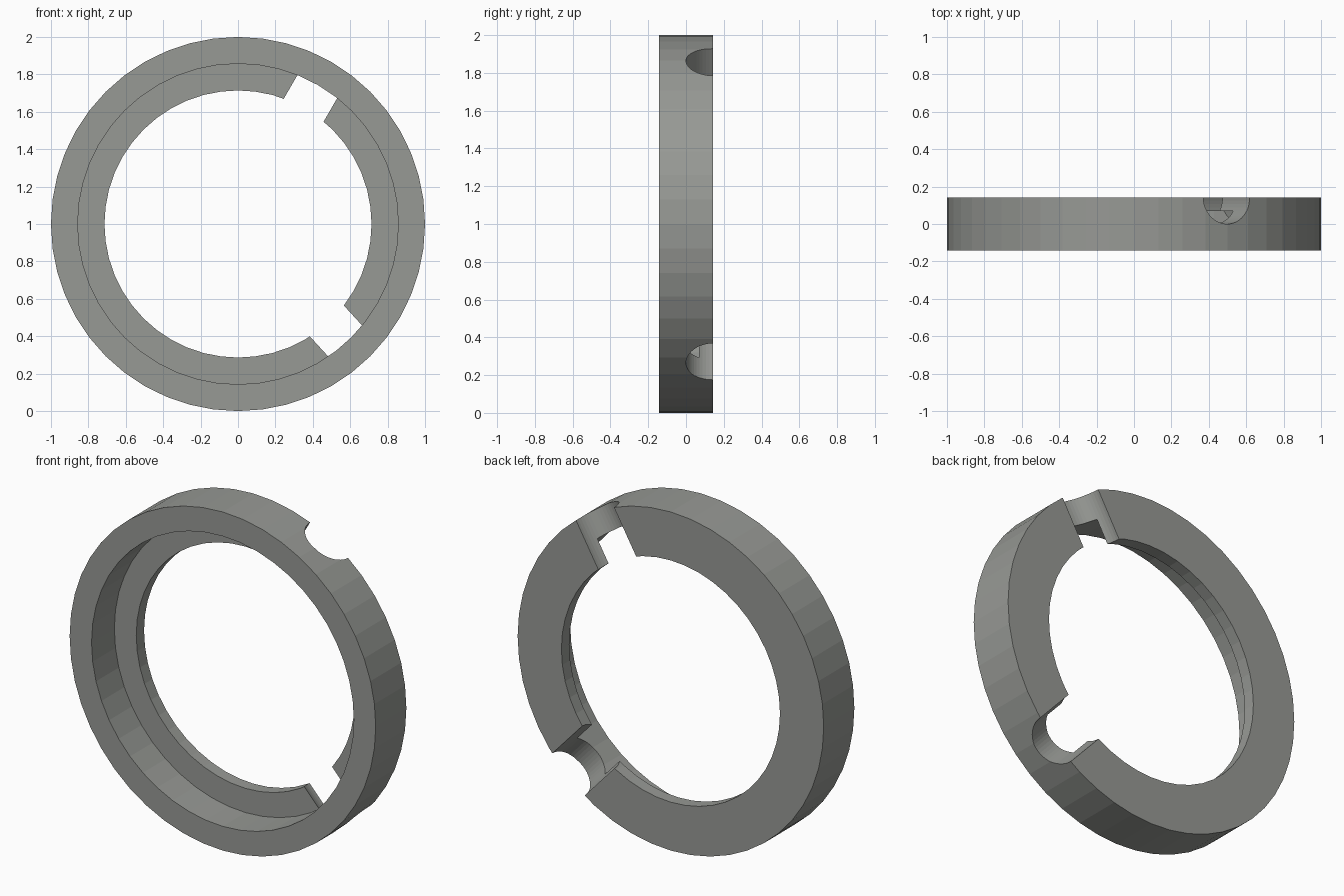
import bpy, bmesh, math
from mathutils import Matrix, Vector

if "Cube" in bpy.data.objects:
    bpy.data.objects.remove(bpy.data.objects["Cube"])

SEG = 48
HALF = 0.143      # half the ring thickness
STEP = 0.07       # y where the rear flange begins

grey = bpy.data.materials.new("warm_grey")
grey.diffuse_color = (0.31, 0.32, 0.30, 1)
grey.use_nodes = True
grey.node_tree.nodes["Principled BSDF"].inputs["Base Color"].default_value = grey.diffuse_color


def add_object(name, bm):
    bmesh.ops.recalc_face_normals(bm, faces=bm.faces)
    mesh = bpy.data.meshes.new(name)
    bm.to_mesh(mesh)
    bm.free()
    mesh.materials.append(grey)
    obj = bpy.data.objects.new(name, mesh)
    bpy.context.collection.objects.link(obj)
    return obj


# Ring: stepped (radius, y) profile swept round the y axis
profile = [(1, -HALF), (1, HALF), (0.714, HALF), (0.714, STEP),
           (0.857, STEP), (0.857, -HALF)]
bm = bmesh.new()
loops = []
for i in range(SEG):
    a = math.tau * i / SEG
    loops.append([bm.verts.new((r * math.cos(a), y, 1 + r * math.sin(a)))
                  for r, y in profile])
n = len(profile)
for i in range(SEG):
    p, q = loops[i], loops[(i + 1) % SEG]
    for j in range(n):
        k = (j + 1) % n
        bm.faces.new((p[j], p[k], q[k], q[j]))
ring = add_object("ring", bm)

# Two half-round radial notches in the rear face
for name, deg in (("upper_notch_cutter", 60), ("lower_notch_cutter", -47.5)):
    a = math.radians(deg)
    d = Vector((math.cos(a), 0, math.sin(a)))
    bm = bmesh.new()
    bmesh.ops.create_cone(bm, cap_ends=True, segments=48,
                          radius1=HALF, radius2=HALF, depth=0.8)
    place = Matrix.Translation(Vector((0, HALF, 1)) + d * 0.9)
    bm.transform(place @ d.to_track_quat('Z', 'Y').to_matrix().to_4x4())
    cutter = add_object(name, bm)
    cutter.hide_render = True
    cutter.hide_set(True)
    mod = ring.modifiers.new(name, 'BOOLEAN')
    mod.operation = 'DIFFERENCE'
    mod.solver = 'EXACT'
    mod.object = cutter
